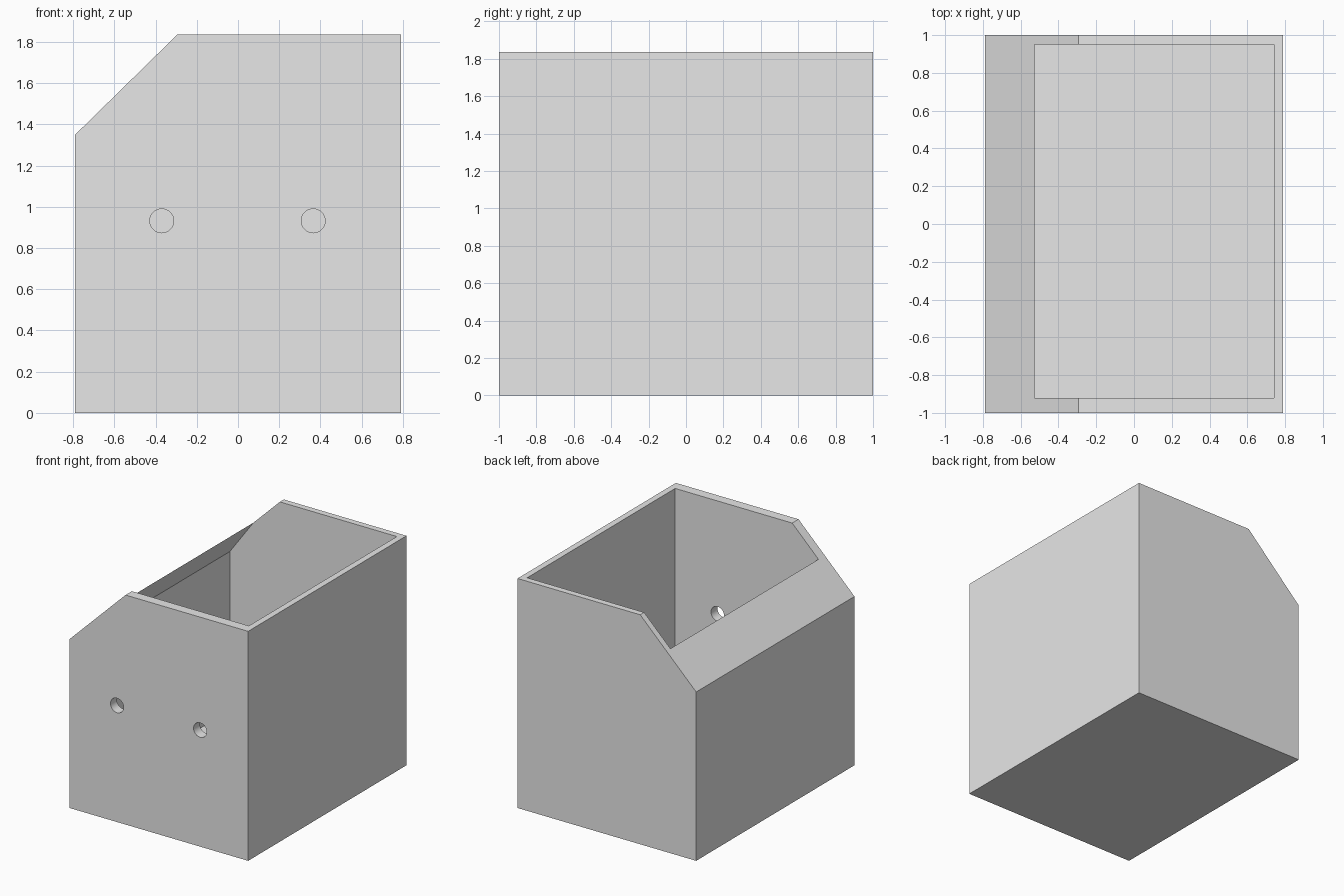
import bpy, bmesh, math

if "Cube" in bpy.data.objects:
    bpy.data.objects.remove(bpy.data.objects["Cube"])

grey = bpy.data.materials.new("light grey")
grey.diffuse_color = (0.8, 0.8, 0.8, 1)
grey.use_nodes = True
grey.node_tree.nodes["Principled BSDF"].inputs["Base Color"].default_value = grey.diffuse_color


def prism(name, profile, y0, y1):
    """Extrude an x-z outline from y0 to y1."""
    bm = bmesh.new()
    face = bm.faces.new([bm.verts.new((x, y0, z)) for x, z in profile])
    ext = bmesh.ops.extrude_face_region(bm, geom=[face])
    moved = [v for v in ext["geom"] if isinstance(v, bmesh.types.BMVert)]
    bmesh.ops.translate(bm, verts=moved, vec=(0, y1 - y0, 0))
    bmesh.ops.recalc_face_normals(bm, faces=bm.faces)
    mesh = bpy.data.meshes.new(name)
    bm.to_mesh(mesh)
    bm.free()
    mesh.materials.append(grey)
    obj = bpy.data.objects.new(name, mesh)
    bpy.context.collection.objects.link(obj)
    return obj


def circle(cx, cz, r, n=32):
    return [(cx + r * math.cos(2 * math.pi * i / n),
             cz + r * math.sin(2 * math.pi * i / n)) for i in range(n)]


# Outer body with one sloped upper corner
body = prism("open_box", [(-0.79, 0), (0.79, 0), (0.79, 1.835),
                          (-0.295, 1.835), (-0.79, 1.35)], -1, 1)

# Cavity, running under the slope and out through the top
cutters = [prism("cavity_cutter", [(-0.737, 0.05), (0.74, 0.05), (0.74, 2.0),
                                   (-0.241, 2.0), (-0.737, 1.32)], -0.92, 0.95)]

# Two mounting holes through the front wall
for side, x in (("left", -0.37), ("right", 0.365)):
    cutters.append(prism(side + "_hole_cutter", circle(x, 0.932, 0.058), -1.1, -0.8))

for cutter in cutters:
    mod = body.modifiers.new(cutter.name, "BOOLEAN")
    mod.operation = "DIFFERENCE"
    mod.solver = "EXACT"
    mod.object = cutter

# Bake the cuts and drop the helpers
bpy.context.view_layer.update()
deps = bpy.context.evaluated_depsgraph_get()
result = bpy.data.meshes.new_from_object(body.evaluated_get(deps))
body.modifiers.clear()
body.data = result
for cutter in cutters:
    bpy.data.objects.remove(cutter)

# Smooth hole walls, sharp edges elsewhere
bpy.context.view_layer.objects.active = body
body.select_set(True)
bpy.ops.object.shade_smooth_by_angle(angle=math.radians(30))
